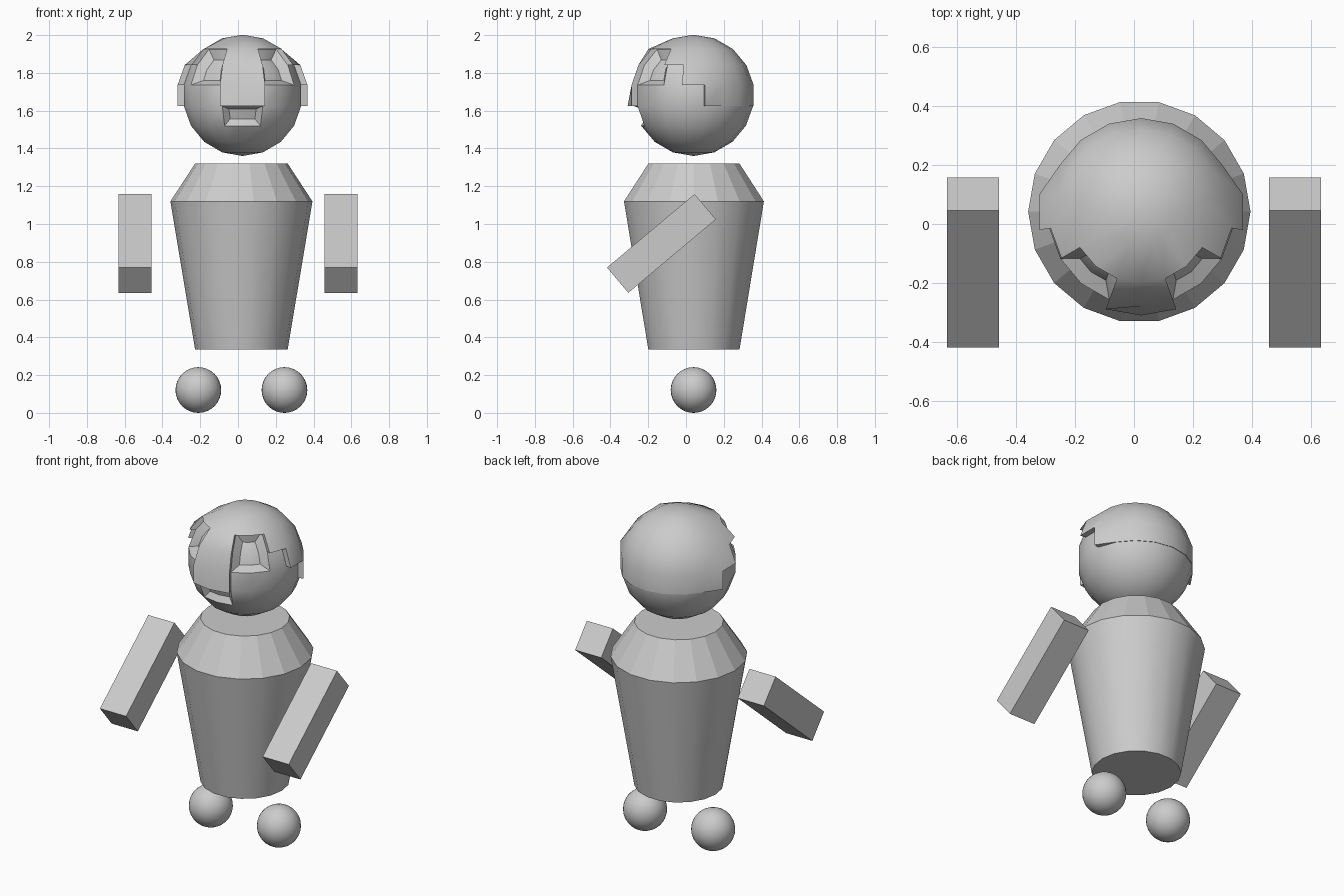
import bpy, bmesh, math
from mathutils import Vector, Matrix

if "Cube" in bpy.data.objects:
    bpy.data.objects.remove(bpy.data.objects["Cube"])

CX, CY = 0.018, 0.042
HEAD = Vector((0.024, 0.04, 1.68))
R = 0.32
SEG, RINGS = 18, 9


def finish(bm, name, smooth=None):
    bmesh.ops.recalc_face_normals(bm, faces=bm.faces)
    me = bpy.data.meshes.new(name)
    bm.to_mesh(me)
    bm.free()
    ob = bpy.data.objects.new(name, me)
    bpy.context.collection.objects.link(ob)
    if smooth:
        bpy.ops.object.select_all(action='DESELECT')
        ob.select_set(True)
        bpy.context.view_layer.objects.active = ob
        bpy.ops.object.shade_smooth_by_angle(angle=math.radians(smooth))
    return ob


def cone(name, z0, z1, r0, r1, smooth):
    bm = bmesh.new()
    bmesh.ops.create_cone(bm, cap_ends=True, segments=SEG, radius1=r0, radius2=r1, depth=z1 - z0,
                          matrix=Matrix.Translation((CX, CY, (z0 + z1) / 2))
                          @ Matrix.Rotation(math.pi / 2, 4, 'Z'))
    # a vertex must lie on the x axis, a flat on the y axis
    if max(abs(v.co.x - CX) for v in bm.verts) < max(r0, r1) * 0.995:
        bmesh.ops.rotate(bm, verts=bm.verts, cent=(CX, CY, 0), matrix=Matrix.Rotation(math.pi / 2, 3, 'Z'))
    return finish(bm, name, smooth)


def ball_patch(keep, lift):
    """Faces of a low-poly ball; column 0 starts at the front, keep(column, band) picks them."""
    bm = bmesh.new()
    grid = {}
    for i in range(SEG):
        for j in range(RINGS + 1):
            a = math.radians(i * 20)
            lat = math.radians(-90 + 20 * j)
            flat = Vector((math.sin(a), -math.cos(a), 0))
            off = lift(min(i, SEG - i), j)
            p = flat * (R * math.cos(lat)) + Vector((0, 0, R * math.sin(lat)))
            p += p.normalized() * 0.002 + flat * off if off else Vector()
            grid[i, j] = bm.verts.new(HEAD + p)
    faces = {}
    for k in range(SEG):
        for j in range(RINGS):
            if keep(min(k, SEG - 1 - k), j):
                n = (k + 1) % SEG
                quad = [grid[k, j], grid[n, j], grid[n, j + 1], grid[k, j + 1]]
                if j == 0:
                    quad = [grid[0, 0], quad[2], quad[3]]
                elif j == RINGS - 1:
                    quad = [quad[0], quad[1], grid[0, RINGS]]
                faces[k, j] = bm.faces.new(quad)
    bmesh.ops.delete(bm, geom=[v for v in bm.verts if not v.link_faces], context='VERTS')
    return bm, faces


# Torso and shoulders
cone("torso", 0.335, 1.12, 0.245, 0.376, 40)
cone("shoulders", 1.12, 1.32, 0.376, 0.245, None)

# Arms and feet
for side, s in (("left", 1), ("right", -1)):
    bm = bmesh.new()
    bmesh.ops.create_cube(bm, size=1, matrix=Matrix.Translation((s * 0.5445, -0.13, 0.897))
                          @ Matrix.Rotation(math.radians(40), 4, 'X')
                          @ Matrix.Diagonal((0.175, 0.605, 0.175, 1)))
    finish(bm, side + "_arm")
    bm = bmesh.new()
    bmesh.ops.create_uvsphere(bm, u_segments=32, v_segments=16, radius=0.121,
                              matrix=Matrix.Translation((CX + s * 0.228, 0.04, 0.121)))
    finish(bm, side + "_foot", 40)

# Head with sunken eyes and mouth
bm, f = ball_patch(lambda m, j: True, lambda d, j: 0)
eye_l = [f[k, j] for k in (1, 2) for j in (5, 6)]
eye_r = [f[k, j] for k in (15, 16) for j in (5, 6)]
mouth = [f[k, 3] for k in (0, 17)]
for region, t, depth in ((eye_l, 0.04, -0.04), (eye_r, 0.04, -0.04), (mouth, 0.028, -0.03)):
    bmesh.ops.inset_region(bm, faces=region, thickness=t, depth=depth, use_even_offset=True)
finish(bm, "head", 25)


# Hair with stepped sides, and the raised face strip that hangs from it
def is_hair(m, j):
    return j >= 7 or (4 <= j <= 6 and (m == 0 or m >= 9 - j))


RIM = {7: (0, 1, 2, 3), 6: (1, 3, 4), 5: (1, 4, 5), 4: (0, 1, 5)}
bm, f = ball_patch(is_hair, lambda d, j: 0.032 if d in RIM.get(j, ()) else 0.001)
edges = [e for e in bm.edges if e.is_boundary]
out = bmesh.ops.extrude_edge_only(bm, edges=edges)
for v in out["geom"]:
    if isinstance(v, bmesh.types.BMVert):
        d = v.co - HEAD
        h = math.sqrt(R * R - d.z * d.z) - 0.015
        flat = Vector((d.x, d.y, 0)).normalized() * h
        v.co = HEAD + flat + Vector((0, 0, d.z))
finish(bm, "hair", 35)
